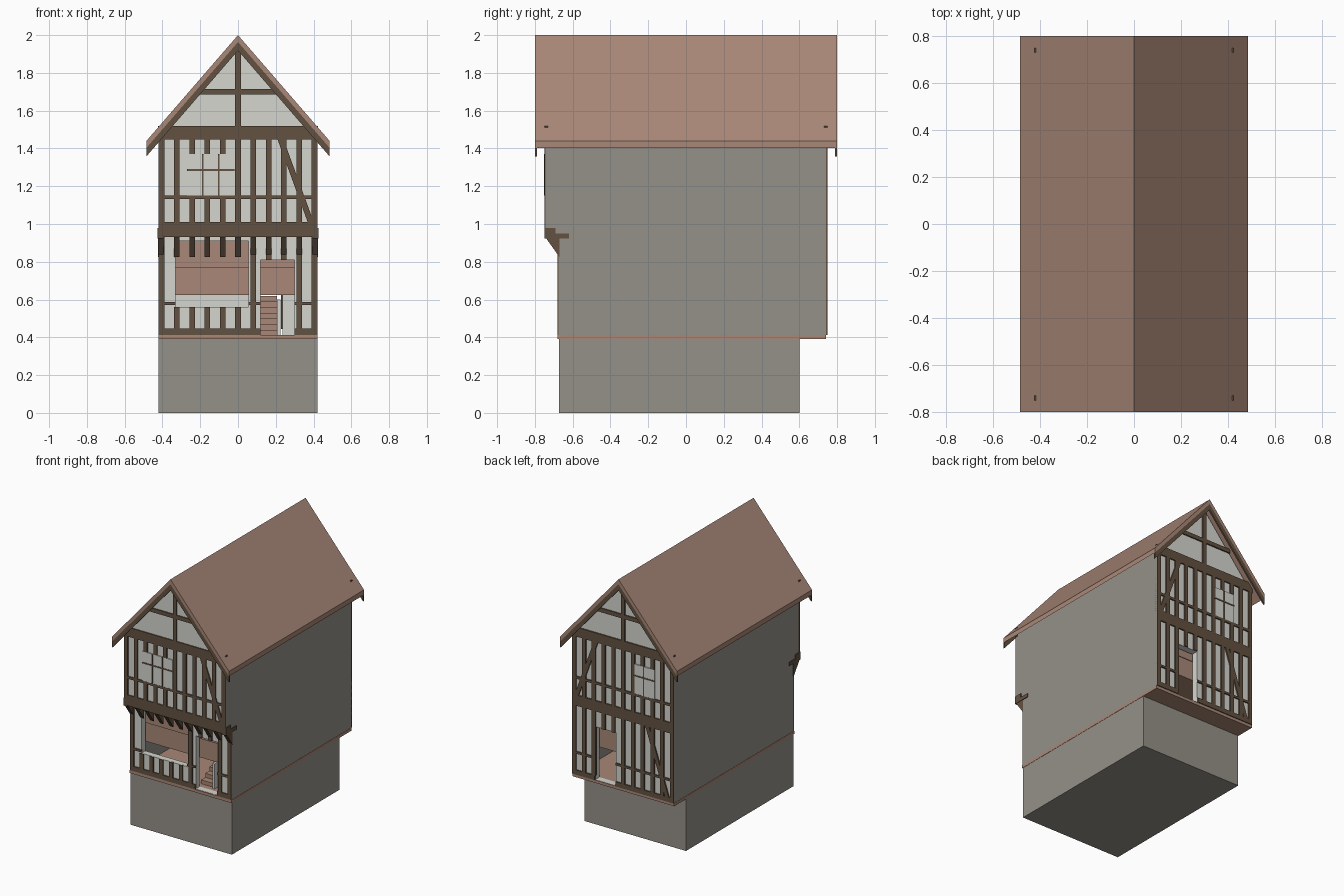
import bpy, bmesh
from mathutils import Vector

if "Cube" in bpy.data.objects:
    bpy.data.objects.remove(bpy.data.objects["Cube"])


def material(name, r, g, b):
    lin = [(c / 255) ** 2.2 for c in (r, g, b)] + [1]
    m = bpy.data.materials.new(name)
    m.use_nodes = True
    m.diffuse_color = lin
    m.node_tree.nodes["Principled BSDF"].inputs["Base Color"].default_value = lin
    return m


STONE = material("grey stone", 148, 144, 136)
PLASTER = material("pale plaster", 212, 213, 206)
TIMBER = material("dark timber", 98, 82, 67)
WOOD = material("red brown wood", 167, 134, 118)


def prism(name, profile, axis, lo, hi, mat):
    """Extrude a 2D profile along x (profile is y,z) or y (profile is x,z)."""
    bm = bmesh.new()
    place = (lambda p: (lo, *p)) if axis == "x" else (lambda p: (p[0], lo, p[1]))
    face = bm.faces.new([bm.verts.new(place(p)) for p in profile])
    moved = bmesh.ops.extrude_face_region(bm, geom=[face])["geom"]
    step = Vector((hi - lo, 0, 0) if axis == "x" else (0, hi - lo, 0))
    bmesh.ops.translate(bm, vec=step, verts=[v for v in moved if isinstance(v, bmesh.types.BMVert)])
    bmesh.ops.recalc_face_normals(bm, faces=bm.faces)
    mesh = bpy.data.meshes.new(name)
    bm.to_mesh(mesh)
    bm.free()
    mesh.materials.append(mat)
    obj = bpy.data.objects.new(name, mesh)
    bpy.context.collection.objects.link(obj)
    return obj


def box(name, x0, x1, y0, y1, z0, z1, mat):
    return prism(name, [(x0, z0), (x1, z0), (x1, z1), (x0, z1)], "y", y0, y1, mat)


# Outer timber depth and plaster depth of each facade
GROUND, UPPER, BACK = (-0.68, -0.66), (-0.75, -0.73), (0.73, 0.748)
W = 0.42
PITCH = 0.081


def beam(name, x0, x1, z0, z1, facade):
    box(name, x0, x1, *facade, z0, z1, TIMBER)


def stud(name, x, z0, z1, facade):
    beam(name, x - 0.015, x + 0.015, z0, z1, facade)


def brace(name, xt, zt, xb, zb, facade):
    d = 0.016
    prism(name, [(xt - d, zt), (xt + d, zt), (xb + d, zb), (xb - d, zb)], "y", *facade, TIMBER)


def wall_with_openings(name, x_edges, y0, y1, z0, z1, openings):
    """Plaster wall in vertical strips; openings maps strip index to (low, high)."""
    for i, (a, b) in enumerate(zip(x_edges, x_edges[1:])):
        low, high = openings.get(i, (z1, z1))
        box(name + "_lower", a, b, y0, y1, z0, low, PLASTER)
        if high < z1:
            box(name + "_upper", a, b, y0, y1, high, z1, PLASTER)


# Base and floors
box("stone_base", -W, W, -0.672, 0.6, 0, 0.395, STONE)
box("ground_floor", -W - 0.002, W + 0.002, -0.68, 0.742, 0.39, 0.412, WOOD)
box("upper_floor", -W + 0.01, W - 0.01, -0.735, 0.735, 0.93, 0.96, WOOD)

# Side walls with the overhanging upper storey
side = [(-0.674, 0.41), (0.742, 0.41), (0.742, 1.47), (-0.745, 1.47), (-0.745, 0.94), (-0.674, 0.94)]
for s, label in ((1, "left"), (-1, "right")):
    prism(label + "_side_wall", side, "x", s * 0.4, s * W, STONE)

# Front and back plaster
IN = W - 0.015
wall_with_openings("front_wall", (-IN, -0.33, 0.055, 0.12, 0.3, IN), -0.671, -0.625,
                   0.412, 0.935, {1: (0.56, 0.91), 3: (0.413, 0.81)})
wall_with_openings("back_wall", (-IN, 0.062, 0.235, IN), 0.69, 0.738,
                   0.412, 0.935, {1: (0.413, 0.81)})
gable = [(-IN, 0.93), (IN, 0.93), (IN, 1.47), (0, 1.95), (-IN, 1.47)]
prism("front_gable_wall", gable, "y", -0.742, -0.715, PLASTER)
prism("back_gable_wall", gable, "y", 0.715, 0.738, PLASTER)

# Upper timber frame, shared by both gables
for label, facade, win in (("front", UPPER, (-0.27, -0.018)), ("back", BACK, (-0.26, -0.085))):
    beam(label + "_bressummer", -W, W, 0.93, 1.01, facade)
    beam(label + "_tie_beam", -W - 0.004, W + 0.004, 1.448, 1.518, facade)
    beam(label + "_collar", -0.225, 0.225, 1.685, 1.715, facade)
    stud(label + "_king_post", 0, 1.518, 1.94, facade)
    beam(label + "_upper_rail", -W, W, 1.132, 1.15, facade)
    for s in (-1, 1):
        stud(label + "_upper_corner_post", s * 0.405, 1.01, 1.45, facade)
    for i in range(-4, 5):
        x = i * PITCH
        if win[0] < x < win[1]:
            stud(label + "_stud_below_window", x, 1.01, 1.15, facade)
            stud(label + "_stud_above_window", x, 1.37, 1.45, facade)
        else:
            stud(label + "_upper_stud", x, 1.01, 1.45, facade)
    brace(label + "_upper_brace", 0.225, 1.448, 0.385, 1.01, facade)
    # Window panes with thin glazing bars
    out = -1 if facade[0] < 0 else 1
    y = facade[0] if out < 0 else facade[1]
    span = sorted((y - out * 0.012, y - out * 0.001))
    bars = sorted((y - out * 0.012, y + out * 0.002))
    box(label + "_window_panes", *win, *span, 1.15, 1.37, PLASTER)
    count = 3 if out < 0 else 2
    for k in range(1, count):
        x = win[0] + (win[1] - win[0]) * k / count
        box(label + "_glazing_bar", x - 0.004, x + 0.004, *bars, 1.15, 1.37, TIMBER)
    box(label + "_glazing_rail", *win, *bars, 1.28, 1.29, TIMBER)

# Ground floor frame, front
for s in (-1, 1):
    stud("front_corner_post", s * 0.405, 0.412, 0.935, GROUND)
    stud("back_corner_post", s * 0.405, 0.412, 0.935, BACK)
for a, b in ((-W, 0.12), (0.3, W)):
    beam("front_sill", a, b, 0.412, 0.447, GROUND)
for a, b in ((-W, -0.33), (0.055, 0.12), (0.3, W)):
    beam("front_rail", a, b, 0.57, 0.586, GROUND)
for i in range(-4, 5):
    x = i * PITCH
    if i <= 0:
        stud("front_stud_below_window", x, 0.445, 0.56, GROUND)
    else:
        stud("front_stud", x, 0.81 if i in (2, 3) else 0.445, 0.935, GROUND)

# Ground floor frame, back
for a, b in ((-W, 0.062), (0.235, W)):
    beam("back_sill", a, b, 0.412, 0.447, BACK)
    beam("back_rail", a, b, 0.57, 0.586, BACK)
for i in range(-4, 5):
    x = i * PITCH
    stud("back_stud", x, 0.81 if i in (1, 2) else 0.445, 0.935, BACK)
brace("back_lower_brace", -0.2, 0.935, -0.365, 0.445, BACK)

# Jetty brackets and joist ends
bracket = [(-0.748, 0.935), (-0.67, 0.935), (-0.67, 0.825)]
for x in [i * PITCH for i in range(-4, 5)] + [-0.409, 0.409]:
    prism("jetty_bracket", bracket, "x", x - 0.015, x + 0.015, TIMBER)
for s in (-1, 1):
    a, b = sorted((s * 0.395, s * 0.426))
    box("jetty_joist", a, b, -0.75, -0.62, 0.922, 0.95, TIMBER)
    box("jetty_block", a, b, -0.75, -0.69, 0.94, 0.98, TIMBER)

# Interior: boarded ceiling box, staircase and newel
box("interior_upper_boarding", -0.4, 0.4, -0.622, 0.67, 0.77, 0.93, WOOD)
box("interior_lower_boarding", -0.4, 0.4, -0.612, 0.665, 0.625, 0.77, WOOD)
for k in range(7):
    box("stair_step", 0.1, 0.207, -0.58 + k * 0.05, -0.53 + k * 0.05, 0.41, 0.44 + k * 0.03, WOOD)
box("stair_newel", 0.207, 0.225, -0.6, -0.56, 0.41, 0.6, PLASTER)

# Roof and barge boards
SLOPE, EAVE = 1.155, 0.485


def chevron(top, drop):
    low = top - SLOPE * EAVE
    return [(0, top), (EAVE, low), (EAVE, low - drop), (0, top - drop),
            (-EAVE, low - drop), (-EAVE, low)]


prism("roof", chevron(2, 0.037), "y", -0.8, 0.8, WOOD)
for label, y in (("front", -0.8), ("back", 0.788)):
    prism(label + "_barge_boards", chevron(1.963, 0.045), "y", y, y + 0.012, TIMBER)
